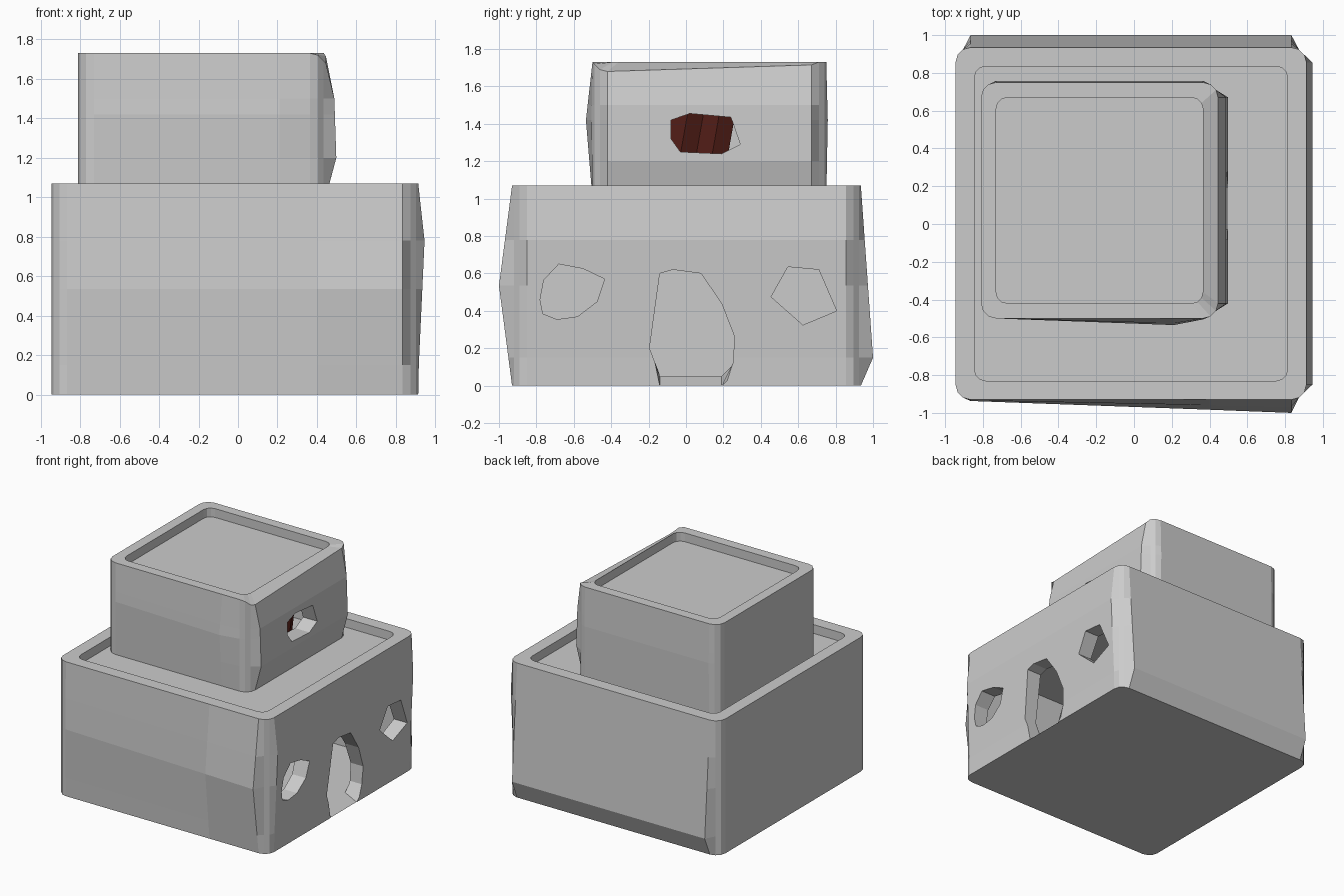
import bpy, bmesh, math

if "Cube" in bpy.data.objects:
    bpy.data.objects.remove(bpy.data.objects["Cube"])


def lerp_table(table, z):
    for (z0, a), (z1, b) in zip(table, table[1:]):
        if z0 <= z <= z1:
            return a + (b - a) * (z - z0) / (z1 - z0)
    return 0


def ring(x0, x1, y0, y1, r, z, peak, front=0, right=0, back=0):
    """Rounded rectangle; each straight side can be pushed outward."""
    left_share, peak_x, peak_share, end_share = peak
    pts = []
    corners = [(x1 - r, y0 + r, -90), (x1 - r, y1 - r, 0), (x0 + r, y1 - r, 90), (x0 + r, y0 + r, 180)]
    for c, (cx, cy, start) in enumerate(corners):
        for i in range(4):
            a = math.radians(start + 30 * i)
            x, y = cx + r * math.cos(a), cy + r * math.sin(a)
            if (c, i) == (0, 0):
                y -= front * end_share
            if (c, i) == (3, 3):
                y -= front * left_share
            if (c, i) in ((0, 3), (1, 0)):
                x += right
            if (c, i) in ((1, 3), (2, 0)):
                y += back
            pts.append([x, y, z])
    pts.append([peak_x, y0 - front * peak_share, z])
    return pts


def make(name, rings, faces_closed=True):
    bm = bmesh.new()
    vs = [[bm.verts.new(p) for p in r] for r in rings]
    n = len(vs[0])
    for a, b in zip(vs, vs[1:]):
        for i in range(n):
            j = (i + 1) % n
            bm.faces.new((a[i], a[j], b[j], b[i]))
    bm.faces.new(vs[0][::-1])
    bm.faces.new(vs[-1])
    bmesh.ops.recalc_face_normals(bm, faces=bm.faces)
    me = bpy.data.meshes.new(name)
    bm.to_mesh(me)
    bm.free()
    ob = bpy.data.objects.new(name, me)
    bpy.context.collection.objects.link(ob)
    return ob


def prism(name, poly, xa, xb, sill=None):
    """Prism along x from a (y, z) outline; sill slopes the bottom points."""
    rings = []
    for k, x in enumerate((xa, xb)):
        rings.append([(x, y, sill[k] if sill and z < 0.01 else z) for y, z in poly])
    return make(name, rings)


def room(name, x0, x1, y0, y1, z0, z1):
    return prism(name, [(y0, z0), (y1, z0), (y1, z1), (y0, z1)], x0, x1)


def cut(ob, cutters):
    bpy.context.view_layer.objects.active = ob
    for c in cutters:
        c.hide_render = True
        m = ob.modifiers.new("opening", 'BOOLEAN')
        m.operation, m.solver, m.object = 'DIFFERENCE', 'EXACT', c
        bpy.ops.object.modifier_apply(modifier=m.name)
        bpy.data.objects.remove(c)


def storey(name, box, zs, inset, floor_z, peak, front, right, back, chip=None):
    x0, x1, y0, y1 = box
    rings = [ring(*box, 0.08, z, peak, lerp_table(front, z), lerp_table(right, z), lerp_table(back, z))
             for z in zs]
    for i, z in (chip or {}).items():
        rings[-1][i][2] = z
    # parapet lip and sunken roof
    for z in (zs[-1], floor_z):
        rings.append(ring(x0 + inset, x1 - inset, y0 + inset, y1 - inset, 0.06, z, peak))
    return make(name, rings)


# lower storey with uneven, bulging walls
lower = storey("lower_storey", (-0.945, 0.913, -0.93, 0.935), (0, 0.15, 0.535, 0.78, 1.07), 0.1, 1.0,
               (0.1, 0.4, 0.76, 1),
               [(0, 0), (0.535, 0.07), (1.07, 0)],
               [(0, 0), (0.15, 0.003), (0.78, 0.032), (1.07, 0)],
               [(0, 0), (0.15, 0.065), (1.07, 0)])
left_window = [(-0.68, 0.65), (-0.55, 0.625), (-0.435, 0.57), (-0.475, 0.45), (-0.58, 0.37),
               (-0.69, 0.355), (-0.765, 0.385), (-0.78, 0.46), (-0.76, 0.565)]
right_window = [(0.545, 0.635), (0.71, 0.62), (0.805, 0.4), (0.625, 0.325), (0.455, 0.475)]
door = [(-0.14, 0.6), (-0.07, 0.62), (0.08, 0.6), (0.19, 0.44), (0.26, 0.26), (0.25, 0.12),
        (0.19, 0), (-0.14, 0), (-0.195, 0.2)]
cut(lower, [room("lower_room", -0.85, 0.81, -0.83, 0.83, 0.05, 0.94),
            prism("left_window_cut", left_window, 0.79, 1.05),
            prism("right_window_cut", right_window, 0.79, 1.05),
            prism("door_cut", door, 0.79, 1.05, sill=(0.06, -0.07))])

# upper storey, with a chipped front right corner on the roof lip
upper = storey("upper_storey", (-0.81, 0.445, -0.5, 0.75), (1.0, 1.2, 1.42, 1.5, 1.73), 0.08, 1.66,
               (0, 0.21, 1, 0.15),
               [(1.0, 0), (1.42, 0.035), (1.73, 0)],
               [(1.0, 0), (1.2, 0.053), (1.5, 0.043), (1.73, 0)],
               [(1.0, 0), (1.42, 0.008), (1.73, 0)],
               chip={1: 1.72, 2: 1.69, 3: 1.68, 4: 1.715})
upper_window = [(-0.08, 1.42), (0.02, 1.455), (0.24, 1.435), (0.29, 1.29), (0.19, 1.24),
                (-0.03, 1.25), (-0.08, 1.32)]
cut(upper, [room("upper_room", -0.71, 0.37, -0.4, 0.65, 1.06, 1.6),
            prism("upper_window_cut", upper_window, 0.35, 0.6)])

# pleated curtain behind the upper window
bm = bmesh.new()
pairs = []
for i in range(6):
    y, x = -0.17 + i * 0.085, 0.36 - 0.035 * (i % 2)
    pairs.append((bm.verts.new((x, y - 0.04, 1.18)), bm.verts.new((x, y + 0.02, 1.52))))
for (a, b), (c, d) in zip(pairs, pairs[1:]):
    bm.faces.new((a, c, d, b))
me = bpy.data.meshes.new("curtain")
bm.to_mesh(me)
bm.free()
curtain = bpy.data.objects.new("curtain", me)
bpy.context.collection.objects.link(curtain)
red = bpy.data.materials.new("dark_red")
red.diffuse_color = (0.08, 0.012, 0.008, 1)
red.use_nodes = True
red.node_tree.nodes["Principled BSDF"].inputs["Base Color"].default_value = red.diffuse_color
me.materials.append(red)
